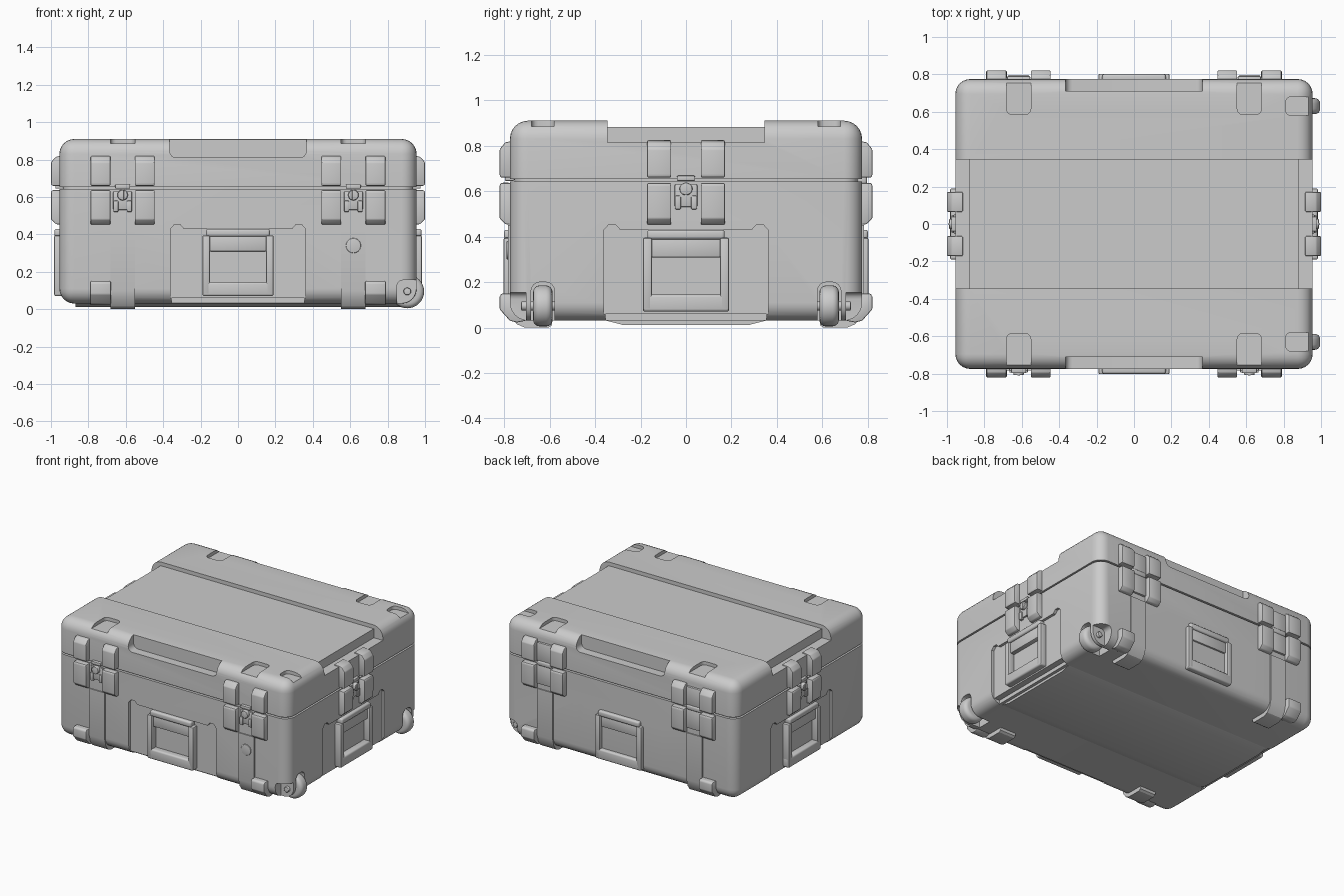
import bpy, bmesh
from math import pi, radians
from mathutils import Matrix, Vector

if "Cube" in bpy.data.objects:
    bpy.data.objects.remove(bpy.data.objects["Cube"])

HX, HY = 0.955, 0.775          # half size of the shell
I = Matrix.Identity(4)


def finish(name, bm, M=I):
    bm.transform(M)
    bmesh.ops.recalc_face_normals(bm, faces=bm.faces)
    me = bpy.data.meshes.new(name)
    bm.to_mesh(me)
    bm.free()
    ob = bpy.data.objects.new(name, me)
    bpy.context.collection.objects.link(ob)
    return ob


def bevel(bm, width, seg, axis=None):
    def ok(e):
        if axis is None:
            return True
        return abs((e.verts[0].co - e.verts[1].co).normalized()[axis]) > 0.99
    bmesh.ops.bevel(bm, geom=[e for e in bm.edges if ok(e)], offset=width, segments=seg,
                    profile=0.5, affect='EDGES', clamp_overlap=True)


def box(name, x, y, z, M=I, r=0, seg=2, axis=None):
    bm = bmesh.new()
    bmesh.ops.create_cube(bm, size=1)
    for v in bm.verts:
        v.co = [(a[0] + a[1]) / 2 + c * (a[1] - a[0]) for a, c in zip((x, y, z), v.co)]
    if r:
        bevel(bm, r, seg, axis)
    return finish(name, bm, M)


def prism(name, pts, lo, hi, axis, M=I, r=0):
    """Extrude a 2D outline: axis 0 takes (y, z) points, axis 1 takes (x, z)."""
    bm = bmesh.new()
    at = lambda p, t: (t, p[0], p[1]) if axis == 0 else (p[0], t, p[1])
    f = bm.faces.new([bm.verts.new(at(p, lo)) for p in pts])
    ext = bmesh.ops.extrude_face_region(bm, geom=[f])['geom']
    d = Vector((0, 0, 0))
    d[axis] = hi - lo
    bmesh.ops.translate(bm, vec=d, verts=[g for g in ext if isinstance(g, bmesh.types.BMVert)])
    bmesh.ops.recalc_face_normals(bm, faces=bm.faces)
    if r:
        bevel(bm, r, 2)
    return finish(name, bm, M)


def disc(name, c, rad, width, M=I, r=0.0, seg=3):
    """Cylinder lying along y."""
    bm = bmesh.new()
    bmesh.ops.create_cone(bm, cap_ends=True, segments=32, radius1=rad, radius2=rad, depth=width)
    if r:
        rim = [e for e in bm.edges if abs(e.verts[0].co.z - e.verts[1].co.z) < 1e-5]
        bmesh.ops.bevel(bm, geom=rim, offset=r, segments=seg, profile=0.5, affect='EDGES')
    return finish(name, bm, M @ Matrix.Translation(c) @ Matrix.Rotation(pi / 2, 4, 'X'))


def cut(ob, cutter):
    m = ob.modifiers.new('cut', 'BOOLEAN')
    m.operation, m.solver, m.object = 'DIFFERENCE', 'EXACT', cutter
    bpy.context.view_layer.objects.active = ob
    bpy.ops.object.modifier_apply(modifier=m.name)
    bpy.data.objects.remove(cutter)


def half_shell(name, z, keep_top):
    bm = bmesh.new()
    bmesh.ops.create_cube(bm, size=1)
    for v in bm.verts:
        v.co = (v.co.x * 2 * HX, v.co.y * 2 * HY, 0.47 + v.co.z * 0.88)
    bevel(bm, 0.08, 6)
    bmesh.ops.bisect_plane(bm, geom=bm.verts[:] + bm.edges[:] + bm.faces[:], plane_co=(0, 0, z),
                           plane_no=(0, 0, 1), clear_outer=not keep_top, clear_inner=keep_top)
    bmesh.ops.holes_fill(bm, edges=bm.edges[:], sides=0)
    return finish(name, bm)


# Each side works in local space: x along the wall, -y outward, wall surface at y = 0
def side(angle, off):
    return Matrix.Rotation(radians(angle), 4, 'Z') @ Matrix.Translation((0, -off, 0))


FRONT, RIGHT, BACK, LEFT = side(0, HY), side(90, HX), side(180, HY), side(270, HX)
SIDES = {'front': FRONT, 'right': RIGHT, 'back': BACK, 'left': LEFT}

# Shell halves and seam
base = half_shell('base_shell', 0.642, False)
lid = half_shell('lid_shell', 0.654, True)
box('seam_gasket', (-HX + .02, HX - .02), (-HY + .02, HY - .02), (.6, .7), r=.06, seg=6, axis=2)

# Lid recesses: centre band, edge cutouts, foot sockets, wheel sockets
cut(lid, box('c', (-1.2, 1.2), (-.345, .345), (.882, 1.1)))
for s in (-1, 1):
    ends = lambda a, b: tuple(sorted((s * a, s * b)))
    cut(lid, box('c', (-.365, .365), ends(.71, 1), (.81, 1.1), r=.035, seg=4, axis=1))
    cut(lid, box('c', ends(.88, 1.2), (-.345, .345), (.815, 1.1)))
    for t in (-1, 1):
        cut(lid, box('c', (t * .617 - .065, t * .617 + .065), ends(.585, 1), (.885, 1.1),
                     r=.03, seg=4, axis=2))
    cut(lid, box('c', (.81, 1.2), ends(.58, .68), (.885, 1.1), r=.03, seg=4, axis=2))

# Base recesses: handle panels and lower notches
panel = [(-.36, -.1), (-.36, .43), (-.34, .453), (-.31, .453), (-.29, .43),
         (.29, .43), (.31, .453), (.34, .453), (.36, .43), (.36, -.1)]
for M in SIDES.values():
    cut(base, prism('c', panel, -.2, .02, 1, M))
    cut(base, box('c', (-.355, .355), (-.2, .065), (-.1, .06), M))

# Wheel wells, corner cutaways and wheels
for s, n in ((-1, 'front'), (1, 'back')):
    ends = lambda a, b: tuple(sorted((s * a, s * b)))
    cut(base, box('c', (.79, 1.2), ends(.578, .682), (-.1, .2), r=.04, seg=4, axis=0))
    cut(base, box('c', (.85, 1.2), ends(.705, 1), (-.1, .155), r=.03, seg=4, axis=1))
    disc('wheel_' + n, (.905, s * .63, .095), .09, .085, r=.028, seg=4)
    disc('wheel_axle_' + n, (.905, s * .65, .095), .02, .15, r=.005)

# Bottom stacking plate
prism('bottom_plate', [(-.36, .05), (-.35, .03), (-.28, .012), (.28, .012), (.35, .03), (.36, .05)],
      -.87, .87, 0)

# Vertical ribs wrapping into feet, and corner skids
rib = [(.19, .06), (.185, .01), (.17, 0), (.065, 0), (.03, .015), (.005, .05), (-.008, .1),
       (-.008, .45), (.04, .45), (.04, .12), (.08, .06)]
skid = [(.05, .15), (-.035, .15), (-.045, .14), (-.045, .08), (.0, .03), (.03, .022), (.07, .03)]
for n in ('front', 'back'):
    for t in (-1, 1):
        prism('foot_rib_' + n, rib, t * .617 - .065, t * .617 + .065, 0, SIDES[n])
        prism('corner_skid_' + n, skid, t * .735 - .055, t * .735 + .055, 0, SIDES[n], r=.006)

# Latch guards, latches and hinges
upper = [(.04, .66), (-.04, .66), (-.045, .67), (-.045, .785), (-.02, .815), (.04, .825)]
lower = [(.04, .636), (-.04, .636), (-.045, .626), (-.045, .48), (-.02, .455), (.04, .448)]


def closure(n, M, u, hinge):
    for t in (-1, 1):
        a, b = u + t * .118 - .053, u + t * .118 + .053
        prism('upper_guard_' + n, upper, a, b, 0, M, r=.008)
        prism('lower_guard_' + n, lower, a, b, 0, M, r=.008)
    T = M @ Matrix.Translation((u, 0, 0))
    if hinge:
        box('hinge_upper_leaf_' + n, (-.062, .062), (-.015, .02), (.66, .8), T, r=.006)
        box('hinge_lower_leaf_' + n, (-.062, .062), (-.015, .02), (.49, .637), T, r=.006)
        box('hinge_barrel_' + n, (-.06, .06), (-.022, .02), (.63, .668), T, r=.012, seg=3)
        return
    box('latch_plate_' + n, (-.05, .05), (-.012, .02), (.53, .63), T, r=.006)
    for t in (-1, 1):
        box('latch_leg_' + n, (t * .036 - .013, t * .036 + .013), (-.02, .01), (.52, .58), T, r=.005)
    disc('latch_knob_' + n, (0, -.018, .61), .028, .03, T, r=.005)
    box('latch_turner_' + n, (-.007, .007), (-.036, -.01), (.583, .637), T, r=.003)
    box('latch_hook_' + n, (-.04, .04), (-.022, .02), (.645, .668), T, r=.005)


for t in (-1, 1):
    closure('front', FRONT, t * .617, False)
    closure('back', BACK, t * .617, True)
closure('right', RIGHT, 0, False)
closure('left', LEFT, 0, False)

# Carry handles
for n, M in SIDES.items():
    for t in (-1, 1):
        a, b = sorted((t * .15, t * .19))
        box('handle_side_' + n, (a, b), (-.028, .03), (.075, .395), M, r=.008)
    box('handle_bottom_' + n, (-.19, .19), (-.028, .03), (.07, .145), M, r=.012, seg=3)
    box('handle_grip_' + n, (-.152, .152), (-.012, .03), (.308, .4), M, r=.008)
    box('handle_hinge_' + n, (-.17, .17), (-.026, .03), (.388, .43), M, r=.012, seg=3)

# Pressure valve
disc('pressure_valve', (.617, -.004, .34), .04, .02, FRONT, r=.003)

for ob in bpy.data.objects:
    ob.select_set(True)
bpy.context.view_layer.objects.active = base
bpy.ops.object.shade_smooth_by_angle(angle=radians(30))
